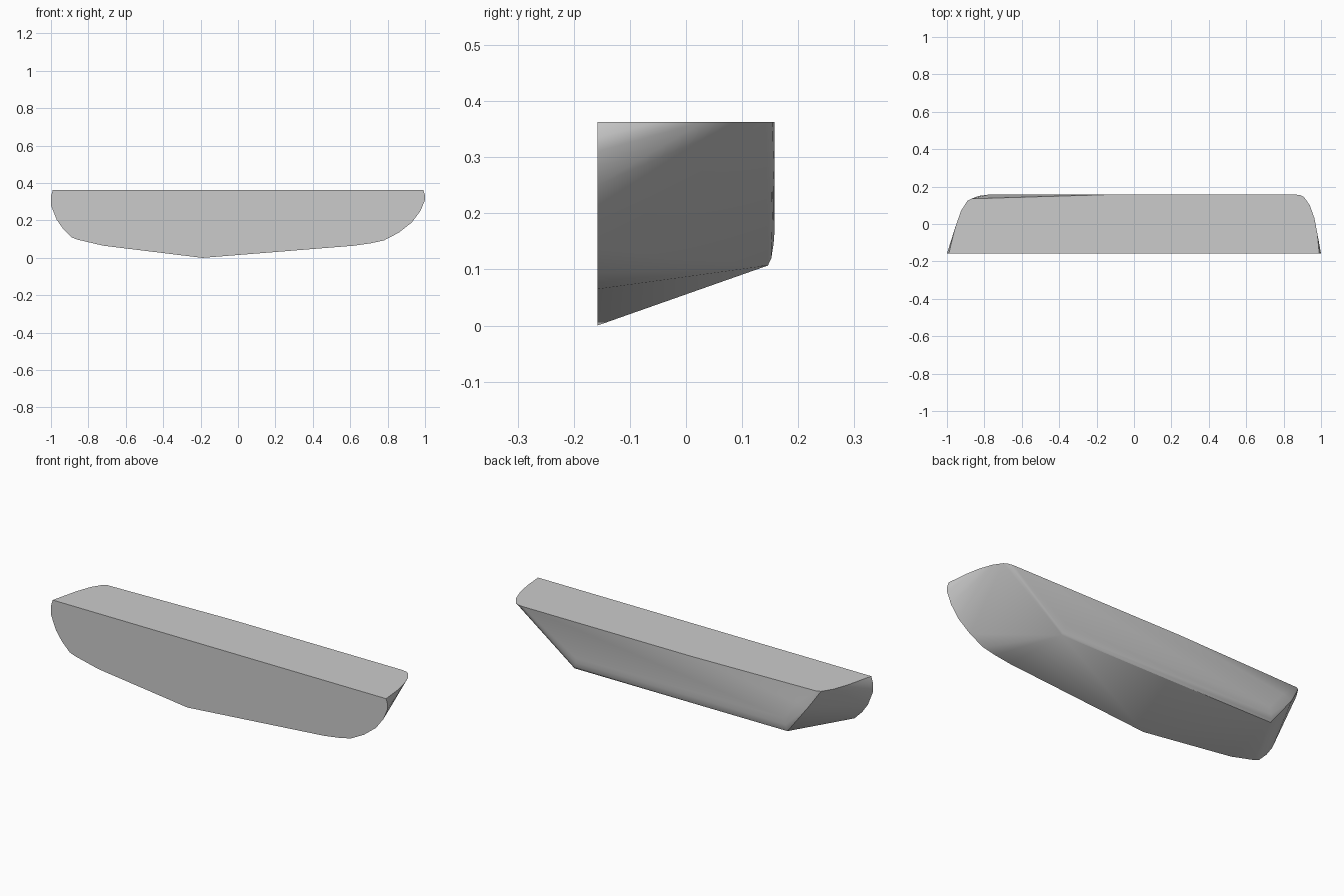
import bpy, bmesh

FRONT, TOP = -0.158, 0.363

# Flat front face outline (x, z)
front = [(-0.99, TOP), (-1, 0.33), (-1, 0.28), (-0.97, 0.205), (-0.935, 0.155),
         (-0.89, 0.11), (-0.86, 0.098), (-0.72, 0.065), (-0.19, 0), (-0.15, 0.004),
         (0.62, 0.065), (0.71, 0.078), (0.78, 0.093), (0.86, 0.135), (0.93, 0.19),
         (0.975, 0.25), (1, 0.31), (1, 0.335), (0.99, TOP)]

# Curved ends and back edge of the flat top (x, y)
top = [(-0.955, -0.015), (-0.925, 0.07), (-0.89, 0.125), (-0.87, 0.135), (-0.14, 0.157),
       (0.86, 0.158), (0.89, 0.154), (0.91, 0.143), (0.94, 0.1), (0.965, 0.03), (0.98, -0.05)]

# Rounded lower edge and slanted ends of the back face (x, y, z)
back = [(0.56, 0.146, 0.107), (-0.705, 0.146, 0.108),
        (0.555, 0.152, 0.12), (-0.705, 0.152, 0.122),
        (0.545, 0.156, 0.145), (-0.70, 0.156, 0.145),
        (0.545, 0.158, 0.17), (-0.69, 0.158, 0.18),
        (-0.83, 0.15, 0.27), (-0.77, 0.158, 0.28)]

points = [(x, FRONT, z) for x, z in front] + [(x, y, TOP) for x, y in top] + back

# Wrap the sections in one convex skin
bm = bmesh.new()
for p in points:
    bm.verts.new(p)
hull = bmesh.ops.convex_hull(bm, input=bm.verts[:])
loose = [v for v in bm.verts if not v.link_faces]
bmesh.ops.delete(bm, geom=loose, context='VERTS')
bmesh.ops.dissolve_limit(bm, angle_limit=0.01, verts=bm.verts[:], edges=bm.edges[:])
bmesh.ops.recalc_face_normals(bm, faces=bm.faces[:])

mesh = bpy.data.meshes.new("hull_block")
bm.to_mesh(mesh)
bm.free()
obj = bpy.data.objects.new("hull_block", mesh)
bpy.context.collection.objects.link(obj)
bpy.context.view_layer.objects.active = obj
obj.select_set(True)
bpy.ops.object.shade_smooth_by_angle(angle=0.5)
